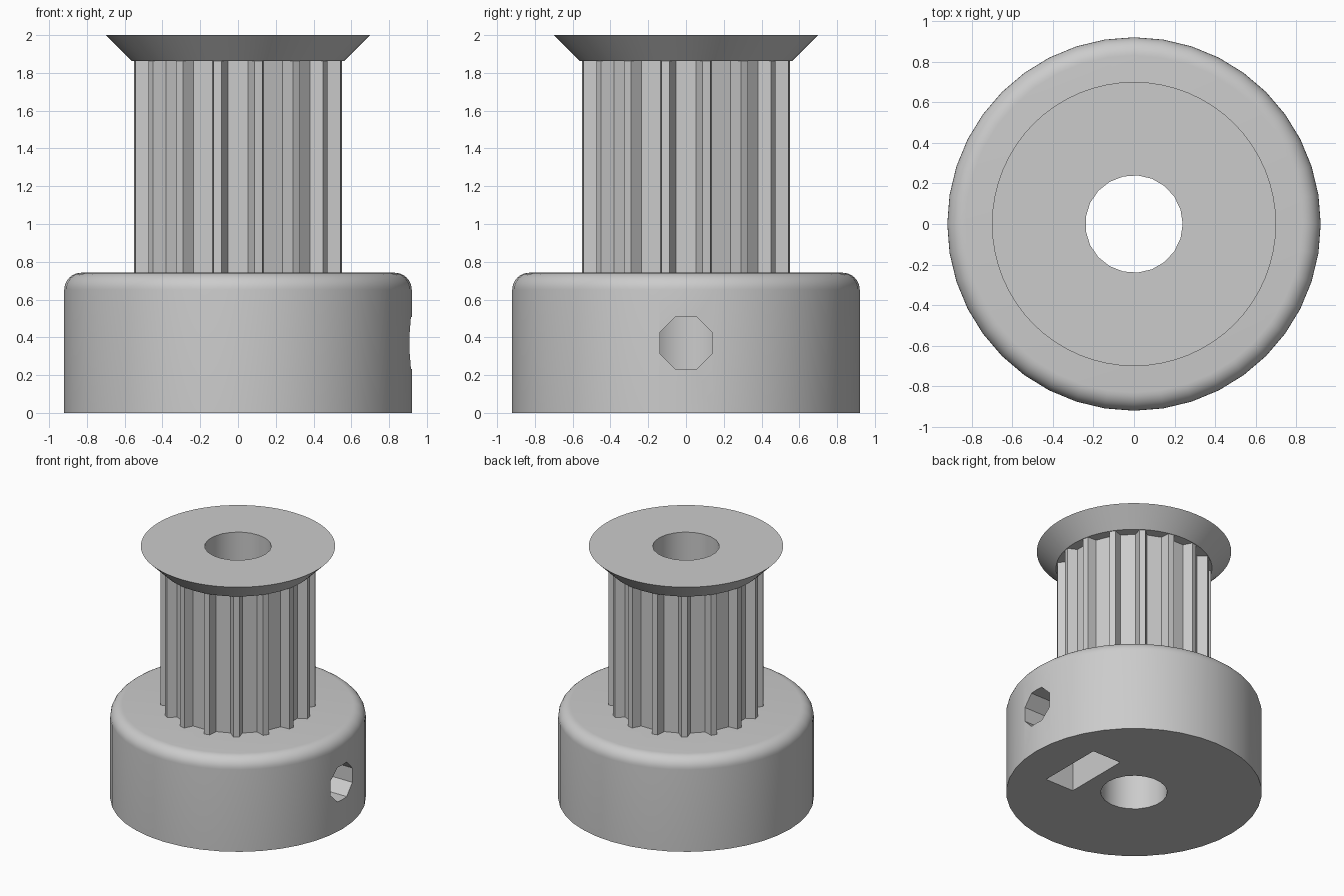
import bpy
from math import cos, sin, pi, radians
from mathutils import Matrix

cube = bpy.data.objects.get("Cube")
if cube:
    bpy.data.objects.remove(cube, do_unlink=True)

HUB_R, HUB_TOP, ROUND = 0.92, 0.742, 0.09
BARREL_R, BARREL_TOP, TEETH = 0.557, 1.862, 16
FLANGE_R, TOP = 0.70, 2.0
HOLE_Z = 0.371

grey = bpy.data.materials.new("light grey")
grey.use_nodes = True
GREY = (0.6, 0.6, 0.6, 1)
grey.diffuse_color = GREY
grey.node_tree.nodes["Principled BSDF"].inputs["Base Color"].default_value = GREY


def add_object(name, verts, faces):
    mesh = bpy.data.meshes.new(name)
    mesh.from_pydata(verts, [], faces)
    mesh.materials.append(grey)
    obj = bpy.data.objects.new(name, mesh)
    bpy.context.collection.objects.link(obj)
    return obj


def stack(name, rings):
    """Closed solid skinned over rings of equal point count, bottom to top."""
    n = len(rings[0])
    faces = [tuple(reversed(range(n)))]
    for r in range(len(rings) - 1):
        a, b = r * n, (r + 1) * n
        faces += [(a + i, a + (i + 1) % n, b + (i + 1) % n, b + i) for i in range(n)]
    faces.append(tuple(range((len(rings) - 1) * n, len(rings) * n)))
    return add_object(name, [p for ring in rings for p in ring], faces)


def circle(radius, z, sides, turn=0.0):
    return [(radius * cos(turn + 2 * pi * i / sides),
             radius * sin(turn + 2 * pi * i / sides), z) for i in range(sides)]


def prism(name, radius, low, high, sides, turn=0.0):
    return stack(name, [circle(radius, low, sides, turn), circle(radius, high, sides, turn)])


def cut(obj, cutters):
    bpy.context.view_layer.objects.active = obj
    for cutter in cutters:
        mod = obj.modifiers.new("cut", 'BOOLEAN')
        mod.operation = 'DIFFERENCE'
        mod.solver = 'EXACT'
        mod.object = cutter
        bpy.ops.object.modifier_apply(modifier=mod.name)


# Hub with a rounded top edge
profile = [(HUB_R, 0)]
for k in range(9):
    a = k * pi / 16
    profile.append((HUB_R - ROUND + ROUND * cos(a), HUB_TOP - ROUND + ROUND * sin(a)))
hub = stack("hub", [circle(r, z, 40) for r, z in profile])

# Toothed barrel: sixteen tapered grooves, one facing the front
outline = []
for t in range(TEETH):
    spin = Matrix.Rotation(2 * pi * t / TEETH - pi / 2, 2)
    mouth = (BARREL_R * cos(radians(9)), BARREL_R * sin(radians(9)))
    land = (BARREL_R * cos(pi / TEETH), BARREL_R * sin(pi / TEETH))
    floor = (mouth[0] - 0.065, 0.054)
    for x, y in ((mouth[0], -mouth[1]), (floor[0], -floor[1]), floor, mouth, land):
        outline.append((spin[0][0] * x + spin[0][1] * y, spin[1][0] * x + spin[1][1] * y))
barrel = stack("toothed_barrel", [[(x, y, z) for x, y in outline]
                                  for z in (HUB_TOP, BARREL_TOP)])

# Flared retaining flange
flange = stack("flange", [circle(0.562, BARREL_TOP, 64), circle(FLANGE_R, TOP, 64)])

# Cutters: shaft bore, set-screw hole, captive nut and its slot from below
bore = prism("bore_cutter", 0.24, -0.2, 2.2, 21)
along_x = Matrix.Translation((0, 0, HOLE_Z)) @ Matrix.Rotation(pi / 2, 4, 'Y')
screw = prism("screw_cutter", 0.149, 0.0, 1.2, 8, pi / 8)
nut = prism("nut_cutter", 0.305, 0.353, 0.604, 6)
for obj in (screw, nut):
    obj.data.transform(along_x)
slot = stack("slot_cutter", [[(0.353, -0.265, z), (0.604, -0.265, z),
                              (0.604, 0.265, z), (0.353, 0.265, z)] for z in (-0.1, HOLE_Z)])

cut(hub, [bore, slot, nut, screw])
cut(barrel, [bore])
cut(flange, [bore])
for obj in (bore, screw, nut, slot):
    bpy.data.objects.remove(obj, do_unlink=True)

# Smooth the round surfaces, keep the edges sharp
for obj, angle in ((hub, 25), (barrel, 20), (flange, 25)):
    bpy.ops.object.select_all(action='DESELECT')
    obj.select_set(True)
    bpy.context.view_layer.objects.active = obj
    bpy.ops.object.shade_smooth_by_angle(angle=radians(angle))
